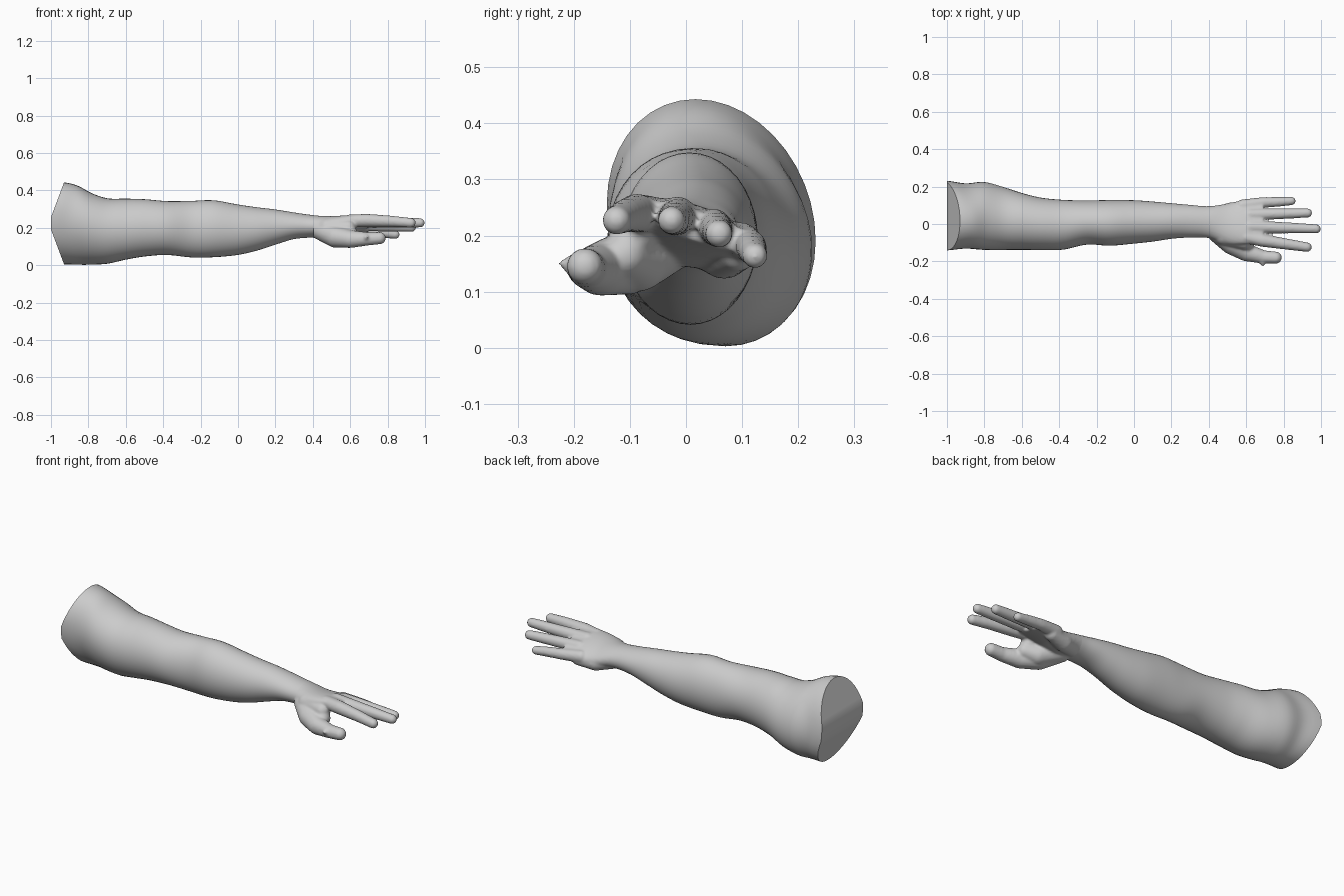
import bpy, bmesh, math
from mathutils import Vector, Matrix

if "Cube" in bpy.data.objects:
    bpy.data.objects.remove(bpy.data.objects["Cube"])

# Cross-sections along the limb: x, centre y, centre z, half width, half height, tilt
SECTIONS = [
    (-1.00, .045, .224, .184, .219, 0), (-.90, .043, .215, .172, .212, 0),
    (-.80, .043, .197, .180, .194, 0), (-.70, .030, .183, .168, .175, 0),
    (-.60, .014, .193, .152, .163, 0), (-.50, .001, .200, .140, .153, 0),
    (-.38, -.004, .199, .133, .144, 0), (-.25, .008, .193, .118, .151, 0),
    (-.13, .006, .195, .122, .152, 0), (.00, .011, .190, .116, .135, 0),
    (.10, .013, .194, .107, .116, 0), (.20, .016, .204, .095, .094, 0),
    (.30, .015, .211, .087, .071, 0), (.40, .010, .208, .085, .060, -.05),
    (.50, .000, .202, .112, .056, -.24), (.60, .012, .212, .125, .042, -.32),
    (.69, .017, .217, .126, .027, -.32)]
SIDES = 40


def section(x):
    """Catmull-Rom interpolation of the section table."""
    n = len(SECTIONS)
    i = max(k for k in range(n - 1) if k == 0 or SECTIONS[k][0] <= x)
    a, b, c, d = (SECTIONS[min(max(j, 0), n - 1)] for j in (i - 1, i, i + 1, i + 2))
    t = (x - b[0]) / (c[0] - b[0])
    return [.5 * (2*q + (r - p)*t + (2*p - 5*q + 4*r - s)*t*t + (3*q - p - 3*r + s)*t**3)
            for p, q, r, s in zip(a[1:], b[1:], c[1:], d[1:])]


def loft(bm, x0, x1, steps):
    rings = []
    for k in range(steps + 1):
        x = x0 + (x1 - x0) * k / steps
        cy, cz, hy, hz, tilt = section(x)
        flare = .07 * max(0, (-.78 - x) / .22)          # wedge-shaped shoulder end
        shear = .028 * min(1, max(0, (-.6 - x) / .25))
        ring = []
        for j in range(SIDES):
            a = 2 * math.pi * j / SIDES
            u, v = hy * math.cos(a), hz * math.sin(a)
            y = cy + u * math.cos(tilt) - v * math.sin(tilt) - shear * math.sin(a)
            z = cz + u * math.sin(tilt) + v * math.cos(tilt)
            wedge = max(0, abs(math.sin(a)) - .15) / .85
            ring.append(bm.verts.new((x + flare * wedge, y, z)))
        rings.append(ring)
    for r, s in zip(rings, rings[1:]):
        for j in range(SIDES):
            m = (j + 1) % SIDES
            bm.faces.new((r[j], s[j], s[m], r[m]))
    return rings


def limb(bm, pts):
    """Chain of overlapping spheres through (x, y, z, radius) points."""
    for p, q in zip(pts, pts[1:]):
        count = max(3, int((Vector(q[:3]) - Vector(p[:3])).length / .009))
        for k in range(count + 1):
            x, y, z, r = (a + (b - a) * k / count for a, b in zip(p, q))
            bmesh.ops.create_uvsphere(bm, u_segments=16, v_segments=10, radius=r,
                                      matrix=Matrix.Translation((x, y, z)))


def finish(bm, name):
    bmesh.ops.recalc_face_normals(bm, faces=bm.faces)
    me = bpy.data.meshes.new(name)
    bm.to_mesh(me)
    bm.free()
    ob = bpy.data.objects.new(name, me)
    bpy.context.collection.objects.link(ob)
    bpy.ops.object.select_all(action='DESELECT')
    bpy.context.view_layer.objects.active = ob
    ob.select_set(True)
    return ob


# Upper arm and forearm, shoulder end closed by level strips forming a wedge
bm = bmesh.new()
rim = loft(bm, -1, .41, 60)[0]
half = SIDES // 2
for j in range(-SIDES // 4, SIDES // 4):
    loop = [rim[j % SIDES], rim[(j + 1) % SIDES],
            rim[(half - j - 1) % SIDES], rim[(half - j) % SIDES]]
    bm.faces.new(list(dict.fromkeys(loop)))
arm = finish(bm, "arm")
bpy.ops.object.shade_smooth_by_angle(angle=math.radians(35))

# Hand: palm, fingers and thumb fused together
bm = bmesh.new()
rings = loft(bm, .34, .69, 20)
bm.faces.new(rings[0])
bm.faces.new(rings[-1][::-1])
DIGITS = [
    [(.60, -.070, .238, .034), (.69, -.088, .240, .035), (.82, -.108, .235, .030), (.925, -.124, .227, .026)],
    [(.62, -.015, .236, .034), (.72, -.018, .232, .033), (.86, -.022, .229, .029), (.974, -.026, .227, .025)],
    [(.62, .050, .216, .032), (.71, .053, .212, .031), (.83, .056, .207, .028), (.928, .059, .203, .025)],
    [(.58, .098, .190, .034), (.69, .115, .181, .029), (.78, .119, .172, .026), (.842, .123, .164, .023)],
    [(.42, -.030, .195, .050), (.52, -.105, .152, .058), (.60, -.152, .140, .048),
     (.69, -.176, .141, .036), (.758, -.180, .145, .033)],
    [(.48, -.060, .200, .055), (.59, -.095, .200, .042)],                              # web
    [(.44, -.030, .185, .050), (.54, -.085, .155, .055), (.60, -.110, .165, .042)],    # thumb ball
    [(.42, .030, .190, .047), (.51, .068, .168, .046), (.60, .092, .172, .036)]]       # palm heel
for d in DIGITS:
    limb(bm, d)
limb(bm, [(.685, -.195, .147, .022), (.69, -.222, .150, .006)])   # thumb joint bump
hand = finish(bm, "hand")
mod = hand.modifiers.new("fuse", 'REMESH')
mod.mode = 'VOXEL'
mod.voxel_size = .006
mod.use_smooth_shade = True
mod = hand.modifiers.new("soften", 'SMOOTH')
mod.factor = .5
mod.iterations = 8
for m in ("fuse", "soften"):
    bpy.ops.object.modifier_apply(modifier=m)

# Trim the hand where it meets the wrist
bm = bmesh.new()
bm.from_mesh(hand.data)
bmesh.ops.bisect_plane(bm, geom=bm.verts[:] + bm.edges[:] + bm.faces[:],
                       plane_co=(.405, 0, 0), plane_no=(1, 0, 0), clear_inner=True)
bm.to_mesh(hand.data)
bm.free()
